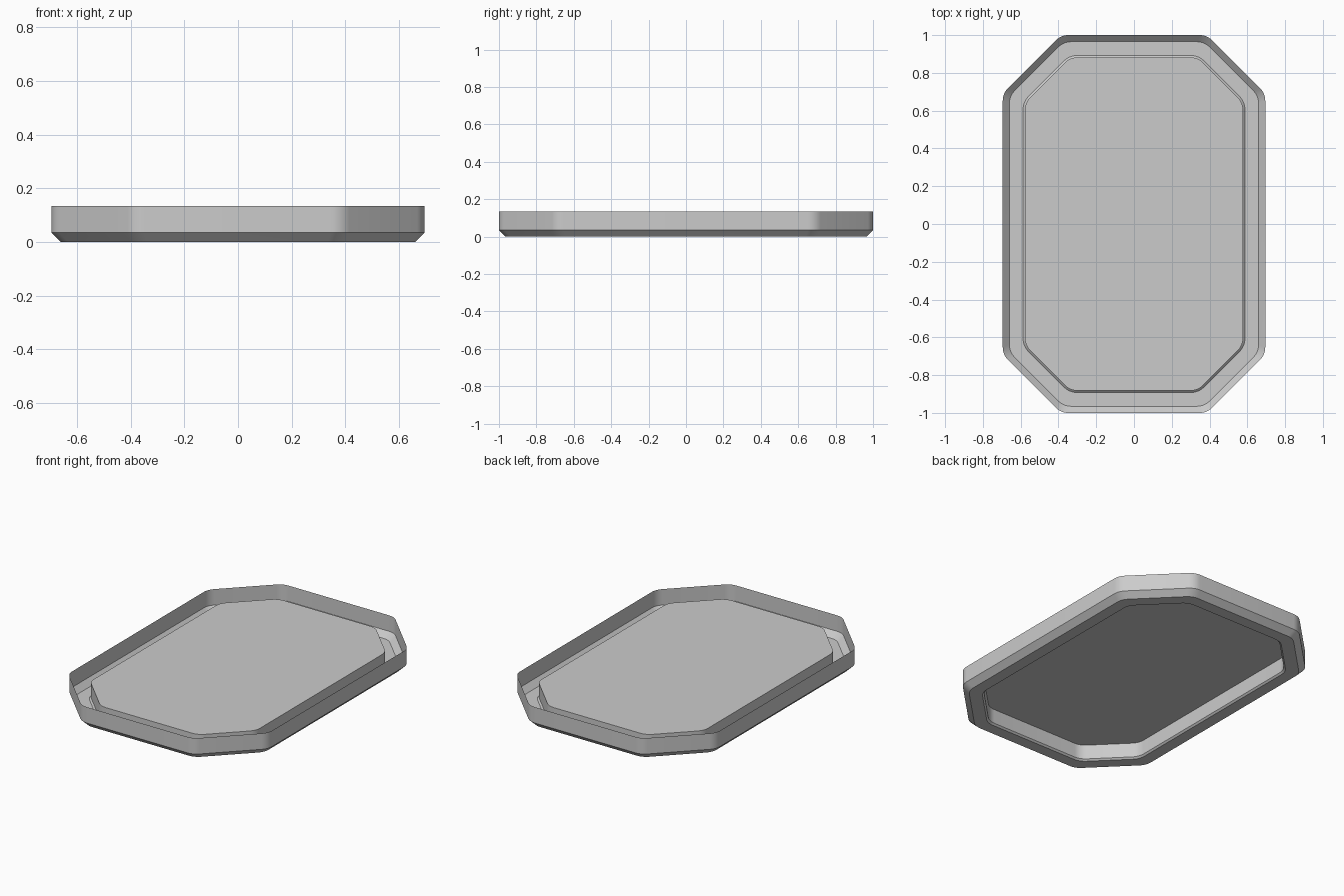
import bpy, bmesh, math

if "Cube" in bpy.data.objects:
    bpy.data.objects.remove(bpy.data.objects["Cube"])

HX, HY = 0.695, 1.0      # half width and half length
CUT = 0.308              # clipped corner size
T22 = math.tan(math.pi / 8)
SEG = 6                  # segments on each rounded corner


def outline(inset, radius=0.095):
    """Octagon with softened corners, moved inwards by inset."""
    x, y = HX - inset, HY - inset
    cx, cy = HX - CUT - inset * T22, HY - CUT - inset * T22
    t = radius * T22
    # the two arcs of the +x +y corner: centre and start angle
    quarter = []
    for px, py, a0 in ((x - radius, cy - t, 0.0), (cx - t, y - radius, math.pi / 4)):
        for i in range(SEG + 1):
            a = a0 + math.pi / 4 * i / SEG
            quarter.append((px + radius * math.cos(a), py + radius * math.sin(a)))
    mirror_x = [(-a, b) for a, b in reversed(quarter)]
    half = quarter + mirror_x
    return half + [(-a, -b) for a, b in half]


# Thin pressed sheet: rim, lower bevel, flat channel, small bevel, raised panel
profile = [(0.0, 0.135), (0.0, 0.035), (0.035, 0.0),
           (0.108, 0.0), (0.118, 0.01), (0.118, 0.1)]

bm = bmesh.new()
loops = [[bm.verts.new((x, y, z)) for x, y in outline(d)] for d, z in profile]
for upper, lower in zip(loops, loops[1:]):
    n = len(upper)
    for i in range(n):
        j = (i + 1) % n
        bm.faces.new((upper[i], upper[j], lower[j], lower[i]))
bm.faces.new(loops[-1])
bmesh.ops.recalc_face_normals(bm, faces=bm.faces)

mesh = bpy.data.meshes.new("tray")
bm.to_mesh(mesh)
bm.free()
tray = bpy.data.objects.new("tray", mesh)
bpy.context.collection.objects.link(tray)

# Smooth the rounded corners, keep the profile edges crisp
bpy.context.view_layer.objects.active = tray
tray.select_set(True)
bpy.ops.object.shade_smooth_by_angle(angle=math.radians(30))
